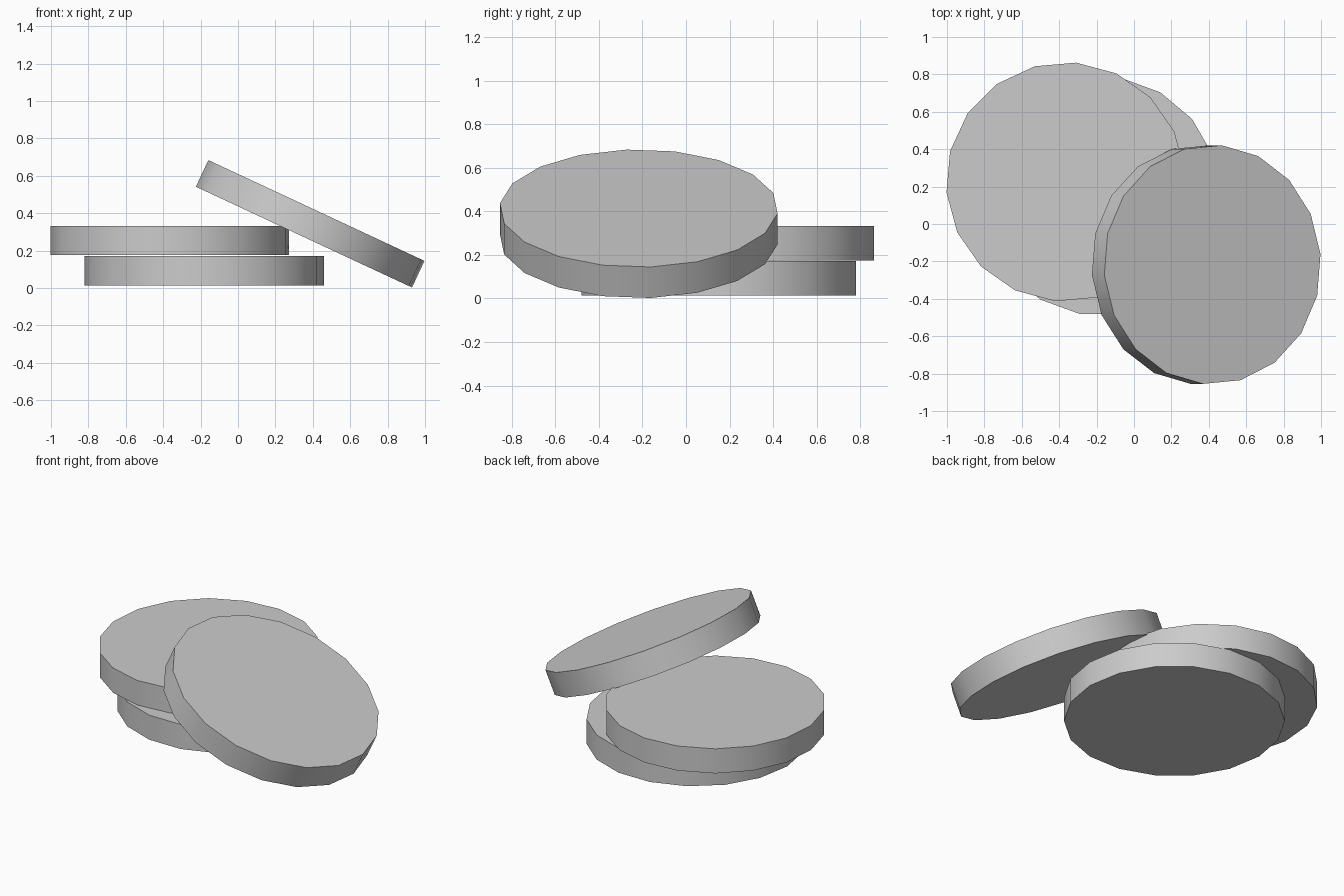
import bpy
from math import radians

cube = bpy.data.objects.get("Cube")
if cube:
    bpy.data.objects.remove(cube, do_unlink=True)

# Single plain grey for every disc
grey = bpy.data.materials.new("light grey")
grey.use_nodes = True
colour = (0.6, 0.6, 0.6, 1)
grey.diffuse_color = colour
grey.node_tree.nodes["Principled BSDF"].inputs["Base Color"].default_value = colour

SIDES, RADIUS, THICKNESS = 18, 0.64, 0.157


def disc(name, centre, spin, tilt=0):
    """Coin-shaped disc, spun about its own axis and then tilted about y."""
    bpy.ops.mesh.primitive_cylinder_add(
        vertices=SIDES, radius=RADIUS, depth=THICKNESS, location=centre,
        rotation=(0, radians(tilt), 0))
    ob = bpy.context.object
    ob.name = ob.data.name = name
    # The primitive starts at a vertex on +y; turn it so spin counts from +x
    for v in ob.data.vertices:
        v.co.rotate(spin_rotation(spin))
    ob.data.materials.append(grey)
    bpy.ops.object.shade_smooth_by_angle(angle=radians(30))
    return ob


def spin_rotation(degrees):
    from mathutils import Euler
    return Euler((0, 0, radians(degrees - 90)))


# Two stacked discs and one leaning against them
disc("bottom_disc", (-0.18, 0.15, 0.093), 0)
disc("upper_disc", (-0.365, 0.225, 0.254), 5)
disc("leaning_disc", (0.386, -0.217, 0.343), 5, 25)
